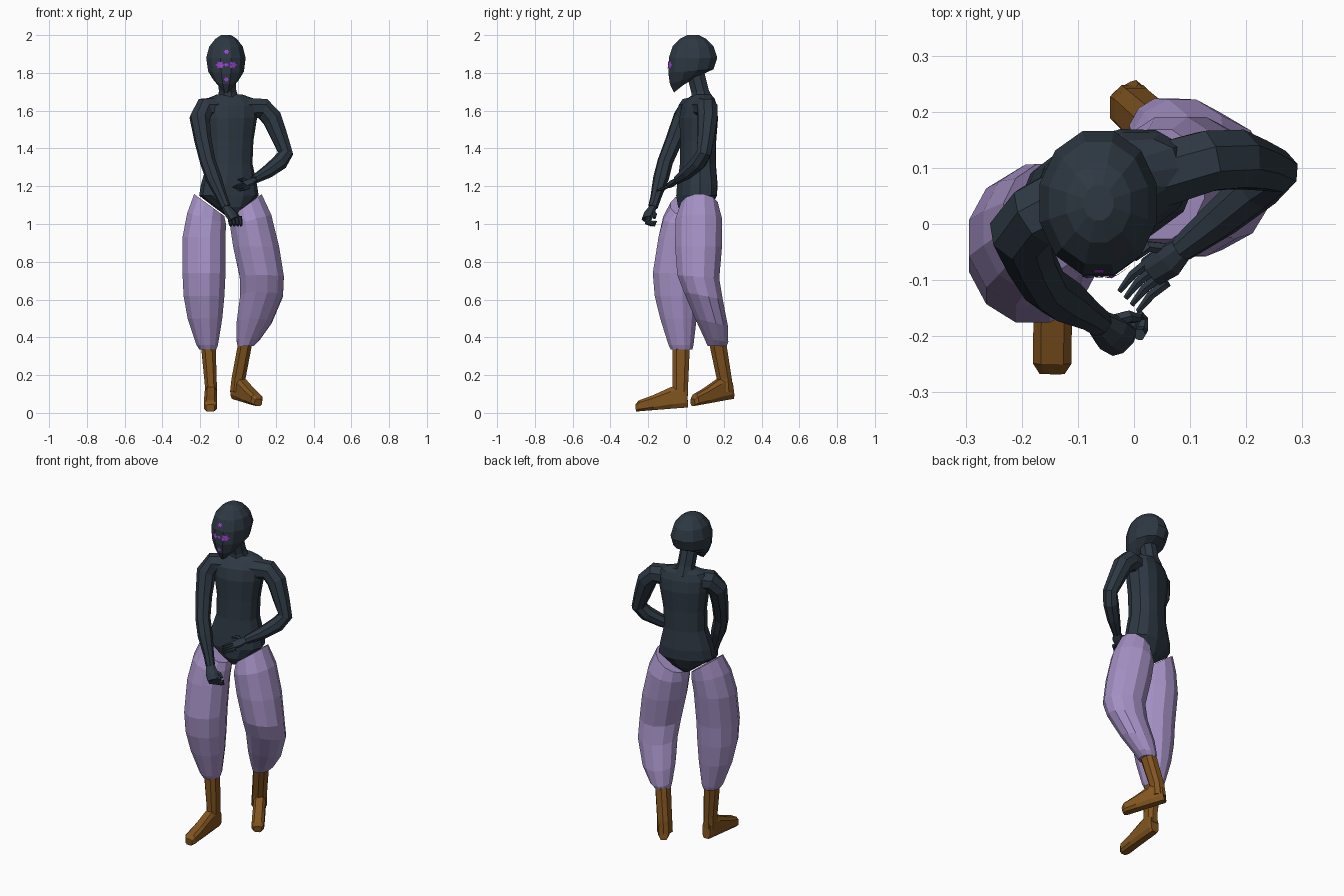
import bpy, bmesh, math
from mathutils import Vector as V
from mathutils.bvhtree import BVHTree


def material(name, col):
    m = bpy.data.materials.new(name)
    m.diffuse_color = (*col, 1)
    return m


DARK = material("dark slate", (0.027, 0.040, 0.056))
LILAC = material("lilac cloth", (0.37, 0.28, 0.55))
BROWN = material("brown leather", (0.22, 0.09, 0.014))
PURPLE = material("purple paint", (0.34, 0.06, 0.66))


def finish(name, bm, mat):
    bmesh.ops.recalc_face_normals(bm, faces=bm.faces)
    me = bpy.data.meshes.new(name)
    bm.to_mesh(me)
    me.materials.append(mat)
    ob = bpy.data.objects.new(name, me)
    bpy.context.collection.objects.link(ob)
    return ob


def loft(name, rings, mat, sides=10, power=1.0):
    """Skin closed rings; each ring is (centre, half axis u, half axis v)."""
    bm = bmesh.new()
    loops = []
    for c, u, v in rings:
        loop = []
        for i in range(sides):
            a = 2 * math.pi * (i + 0.5) / sides
            ca, sa = math.cos(a), math.sin(a)
            p = math.copysign(abs(ca) ** power, ca)
            q = math.copysign(abs(sa) ** power, sa)
            loop.append(bm.verts.new(V(c) + V(u) * p + V(v) * q))
        loops.append(loop)
    for A, B in zip(loops, loops[1:]):
        for i in range(sides):
            j = (i + 1) % sides
            bm.faces.new((A[i], A[j], B[j], B[i]))
    bm.faces.new(loops[0])
    bm.faces.new(loops[-1])
    bmesh.ops.recalc_face_normals(bm, faces=bm.faces)
    tree = BVHTree.FromBMesh(bm)
    finish(name, bm, mat)
    bm.free()
    return tree


def box_rings(rows):
    """Rings from extents (z, x0, x1, y0, y1, x tilt, y tilt)."""
    out = []
    for z, x0, x1, y0, y1, tx, ty in rows:
        out.append((((x0 + x1) / 2, (y0 + y1) / 2, z),
                    ((x1 - x0) / 2, 0, tx), (0, (y1 - y0) / 2, ty)))
    return out


def tube(name, pts, mat, sides=8, flat=1.0, up=(0, 0, 1)):
    """Tube along (x, y, z, radius) points, with cross-section flattened along v."""
    P = [V(p[:3]) for p in pts]
    rings = []
    ref = V(up)
    for i, p in enumerate(P):
        t = V((0, 0, 0))
        if i:
            t += (p - P[i - 1]).normalized()
        if i < len(P) - 1:
            t += (P[i + 1] - p).normalized()
        t.normalize()
        v = (ref - t * ref.dot(t)).normalized()
        ref = v
        u = t.cross(v)
        rings.append((p, u * pts[i][3], v * pts[i][3] * flat))
    return loft(name, rings, mat, sides)


# Head, narrowing to a chin at the front
head = loft("head", box_rings([
    (1.725, -0.090, -0.036, -0.065, 0.010, 0, 0.030),
    (1.765, -0.130, 0.004, -0.088, 0.085, 0, 0.025),
    (1.810, -0.161, 0.035, -0.098, 0.150, 0, 0.010),
    (1.880, -0.172, 0.044, -0.095, 0.170, 0, 0),
    (1.940, -0.155, 0.028, -0.075, 0.150, 0, 0),
    (1.980, -0.122, -0.004, -0.035, 0.110, 0, 0),
    (2.000, -0.090, -0.036, 0.005, 0.070, 0, 0)]), DARK, 12)

# Painted star marks laid over the face
bm = bmesh.new()
for x, z, rx, rz in [(-0.096, 1.842, 0.025, 0.021), (-0.028, 1.842, 0.025, 0.021),
                     (-0.062, 1.843, 0.013, 0.011), (-0.062, 1.912, 0.015, 0.014),
                     (-0.062, 1.765, 0.015, 0.014)]:
    def spot(px, pz):
        hit = head.ray_cast(V((px, -1, pz)), V((0, 1, 0)))[0]
        return bm.verts.new((px, (hit.y if hit else -0.09) - 0.004, pz))
    mid = spot(x, z)
    rim = []
    for k in range(12):
        s = 1.0 if k % 2 == 0 else 0.62
        rim.append(spot(x + rx * s * math.cos(k * math.pi / 6),
                        z + rz * s * math.sin(k * math.pi / 6)))
    for k in range(12):
        bm.faces.new((mid, rim[k], rim[(k + 1) % 12]))
finish("face_marks", bm, PURPLE)
bm.free()

# Neck
tube("neck", [(-0.052, 0.085, 1.645, 0.066), (-0.055, 0.075, 1.70, 0.050),
              (-0.060, 0.050, 1.80, 0.050)], DARK, 8, 1, (0, 1, 0))

# Torso, turned about the upright axis
yaw = math.radians(18)
cy, sy = math.cos(yaw), math.sin(yaw)
rows = [(1.045, -0.035, 0.035, 0.028, 0.050), (1.09, -0.040, 0.045, 0.085, 0.085),
        (1.15, -0.048, 0.056, 0.160, 0.100), (1.21, -0.048, 0.060, 0.150, 0.100),
        (1.32, -0.043, 0.063, 0.120, 0.090), (1.44, -0.040, 0.065, 0.122, 0.090),
        (1.56, -0.038, 0.067, 0.140, 0.096), (1.625, -0.037, 0.070, 0.145, 0.085),
        (1.665, -0.040, 0.080, 0.125, 0.060), (1.685, -0.045, 0.085, 0.070, 0.045)]
loft("torso", [((x, y, z), (a * cy, a * sy, 0), (-b * sy, b * cy, 0))
               for z, x, y, a, b in rows], DARK, 12, 0.85)

# Arms
tube("right_arm", [(-0.11, 0.045, 1.61, 0.065), (-0.175, 0.015, 1.612, 0.060),
                   (-0.203, -0.015, 1.56, 0.056), (-0.185, -0.065, 1.44, 0.046),
                   (-0.160, -0.110, 1.33, 0.042), (-0.128, -0.133, 1.24, 0.042),
                   (-0.085, -0.160, 1.14, 0.029), (-0.064, -0.175, 1.09, 0.026)],
     DARK, 8)
tube("left_arm", [(0.04, 0.085, 1.61, 0.062), (0.130, 0.112, 1.612, 0.058),
                  (0.180, 0.115, 1.56, 0.056), (0.220, 0.105, 1.46, 0.047),
                  (0.252, 0.095, 1.375, 0.042), (0.220, 0.065, 1.325, 0.043),
                  (0.155, 0.010, 1.275, 0.036), (0.085, -0.045, 1.235, 0.024)],
     DARK, 8)

# Right hand, loosely closed
tube("right_palm", [(-0.064, -0.175, 1.09, 0.025), (-0.040, -0.195, 1.055, 0.036),
                    (-0.020, -0.208, 1.025, 0.034)], DARK, 8, 0.65, (0.6, -0.7, 0.2))
for i in range(4):
    dx, dy = -0.018 * i, -0.006 * i
    tube("right_finger", [(0.010 + dx, -0.197 + dy, 1.04, 0.011),
                          (0.014 + dx, -0.190 + dy, 1.005, 0.011),
                          (0.016 + dx, -0.168 + dy, 0.995, 0.009),
                          (0.010 + dx, -0.158 + dy, 1.015, 0.006)], DARK, 6, 1, (1, 0, 0))
tube("right_thumb", [(-0.045, -0.175, 1.06, 0.013), (-0.010, -0.165, 1.05, 0.012),
                     (0.010, -0.168, 1.03, 0.007)], DARK, 6)

# Left hand, open across the belly
tube("left_palm", [(0.085, -0.045, 1.235, 0.023), (0.060, -0.066, 1.22, 0.033),
                   (0.030, -0.085, 1.205, 0.030)], DARK, 8, 0.5, (0, -0.3, 1))
for i in range(4):
    dx, dy, dz = 0.011 * i, -0.012 * i, -0.006 * i
    tube("left_finger", [(0.026 + dx, -0.068 + dy, 1.213 + dz, 0.010),
                         (-0.002 + dx, -0.090 + dy, 1.203 + dz, 0.009),
                         (-0.026 + dx, -0.120 + dy, 1.195 + dz, 0.005)], DARK, 6)
tube("left_thumb", [(0.060, -0.045, 1.22, 0.012), (0.025, -0.040, 1.235, 0.011),
                    (0.000, -0.062, 1.235, 0.006)], DARK, 6)

# Baggy trouser legs with slanted tops
loft("right_trouser_leg", box_rings([
    (0.335, -0.206, -0.114, -0.082, 0.036, 0, 0),
    (0.360, -0.222, -0.104, -0.095, 0.042, 0, 0),
    (0.500, -0.270, -0.080, -0.140, 0.060, 0, 0),
    (0.620, -0.292, -0.068, -0.170, 0.070, 0, 0),
    (0.740, -0.298, -0.062, -0.180, 0.075, 0, 0),
    (0.930, -0.298, -0.062, -0.150, 0.100, 0, 0),
    (1.030, -0.272, -0.060, -0.125, 0.110, -0.03, 0),
    (1.100, -0.235, -0.070, -0.085, 0.110, -0.06, 0)]), LILAC, 12)
loft("left_trouser_leg", box_rings([
    (0.355, -0.004, 0.086, 0.112, 0.218, 0, 0),
    (0.385, -0.010, 0.115, 0.095, 0.226, 0, -0.01),
    (0.480, -0.010, 0.182, 0.045, 0.225, 0, -0.02),
    (0.620, 0.008, 0.242, -0.015, 0.198, 0, -0.02),
    (0.720, 0.005, 0.247, -0.050, 0.180, 0, -0.01),
    (0.880, -0.030, 0.222, -0.062, 0.195, 0, 0),
    (1.020, -0.046, 0.180, -0.060, 0.195, 0.03, 0),
    (1.100, -0.036, 0.128, -0.030, 0.172, 0.06, 0)]), LILAC, 12)


# Boots: a shaft and a wedge foot running from heel to toe
def boot(side, shaft, heel, toe, width):
    loft(side + "_boot_shaft", box_rings(shaft), BROWN, 8, 0.8)
    h, t = V(heel), V(toe)
    d = (t - h).normalized()
    u = d.cross(V((0, 0, 1))).normalized() * width
    up = u.normalized().cross(d)
    rings = []
    for f, height, w in [(0, 0.105, 0.75), (0.06, 0.125, 0.9), (0.30, 0.120, 0.95),
                         (0.65, 0.083, 1), (0.93, 0.060, 1), (1, 0.040, 0.65)]:
        rings.append((h.lerp(t, f) + up * height / 2, u * w, up * height / 2))
    loft(side + "_boot_foot", rings, BROWN, 8, 0.6)


boot("right", [(0.09, -0.178, -0.110, -0.078, 0.014, 0, 0),
               (0.15, -0.178, -0.110, -0.074, 0.014, 0, 0),
               (0.37, -0.200, -0.116, -0.076, 0.024, 0, 0)],
     (-0.143, 0.012, 0.026), (-0.146, -0.265, 0.006), 0.036)
boot("left", [(0.11, -0.045, 0.040, 0.165, 0.250, 0, 0),
              (0.18, -0.037, 0.042, 0.160, 0.245, 0, 0),
              (0.39, 0.002, 0.082, 0.115, 0.213, 0, 0)],
     (-0.020, 0.246, 0.072), (0.106, 0.038, 0.036), 0.036)
